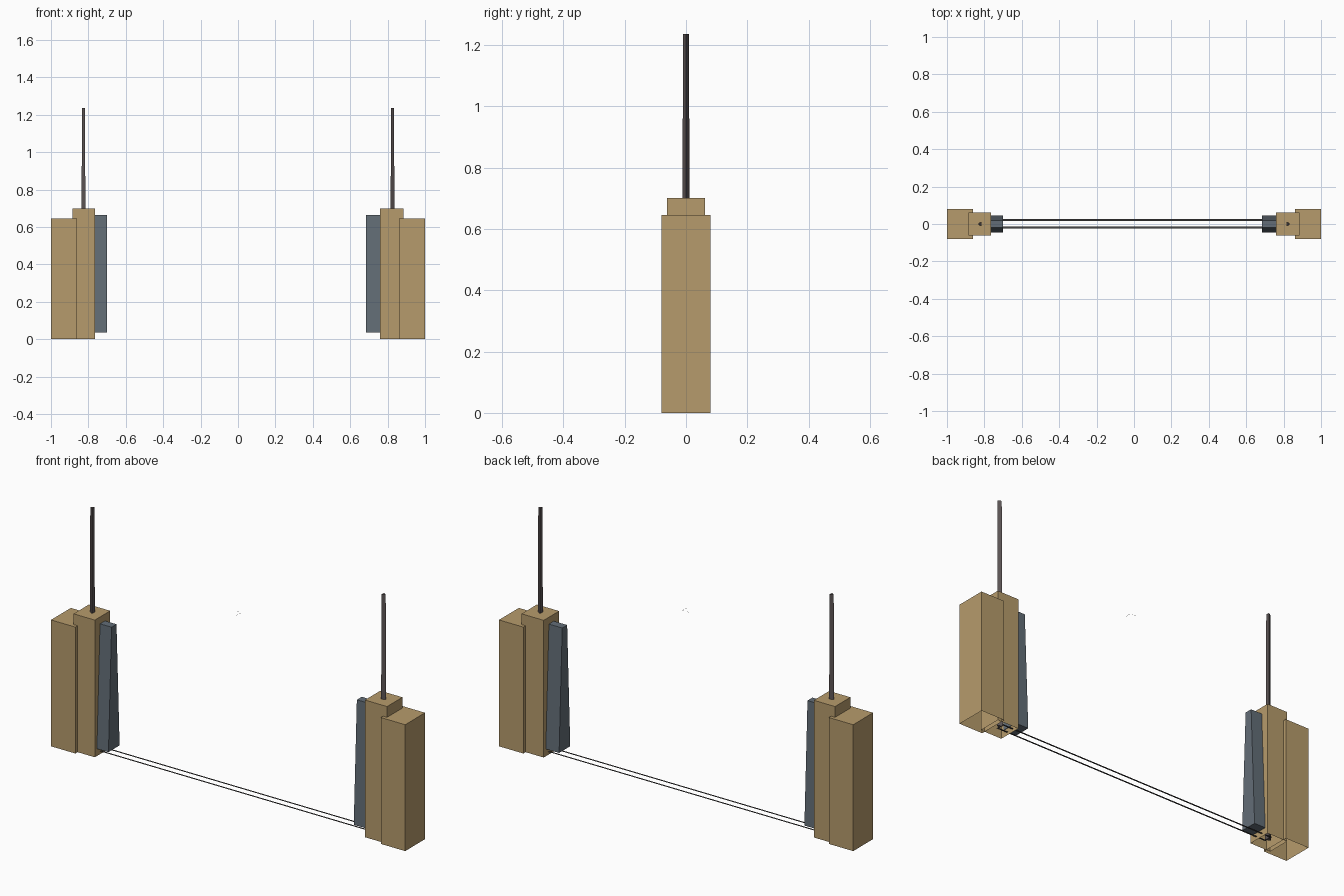
import bpy, bmesh, math

if "Cube" in bpy.data.objects:
    bpy.data.objects.remove(bpy.data.objects["Cube"])


def material(name, rgb):
    m = bpy.data.materials.new(name)
    m.diffuse_color = (*rgb, 1)
    m.use_nodes = True
    m.node_tree.nodes["Principled BSDF"].inputs["Base Color"].default_value = m.diffuse_color
    return m


TAN = material("tan", (0.47, 0.33, 0.15))
SLATE = material("slate", (0.125, 0.155, 0.185))
IRON = material("dark iron", (0.11, 0.092, 0.092))
WIRE = material("wire grey", (0.06, 0.058, 0.058))


def prism(name, mat, bottom, top, z0, z1, open_bottom=False, sx=1):
    """Loft between two matching xy outlines, mirrored in x when sx is -1."""
    bm = bmesh.new()
    lo = [bm.verts.new((sx * x, y, z0)) for x, y in bottom]
    hi = [bm.verts.new((sx * x, y, z1)) for x, y in top]
    n = len(lo)
    for i in range(n):
        j = (i + 1) % n
        bm.faces.new((lo[i], lo[j], hi[j], hi[i]))
    bm.faces.new(hi)
    if not open_bottom:
        bm.faces.new(lo[::-1])
    if sx < 0:
        bmesh.ops.reverse_faces(bm, faces=bm.faces[:])
    finish(name, mat, bm)


def finish(name, mat, bm):
    me = bpy.data.meshes.new(name)
    bm.to_mesh(me)
    bm.free()
    me.materials.append(mat)
    ob = bpy.data.objects.new(name, me)
    bpy.context.collection.objects.link(ob)


def rect(x0, x1, h):
    return [(x0, -h), (x1, -h), (x1, h), (x0, h)]


def tri(cx, r):
    return [(cx + r * math.cos(a), r * math.sin(a))
            for a in (0, 2 * math.pi / 3, 4 * math.pi / 3)]


def strip(name, mat, x0, x1, y0, y1, z):
    bm = bmesh.new()
    bm.faces.new([bm.verts.new(p) for p in
                  ((x0, y0, z), (x1, y0, z), (x1, y1, z), (x0, y1, z))])
    finish(name, mat, bm)


# Two mirrored end towers; the pads differ slightly in depth
for side, sx, inner, pad in (("left", -1, 0.765, 0.70), ("right", 1, 0.76, 0.685)):
    outer = rect(0.862, 1.0, 0.08)
    core = rect(inner, 0.885, 0.062)
    prism(side + "_outer_block", TAN, outer, outer, 0, 0.645, True, sx)
    prism(side + "_core_block", TAN, core, core, 0, 0.70, True, sx)
    prism(side + "_tapered_pad", SLATE, rect(pad, inner + 0.002, 0.045),
          rect(pad, inner + 0.002, 0.02), 0.037, 0.665, False, sx)
    prism(side + "_post", IRON, tri(0.823, 0.0165), tri(0.823, 0.011),
          0.015, 1.235, False, sx)

# Pair of flat wires along the ground
for name, y in (("front_wire", -0.018), ("back_wire", 0.022)):
    strip(name, WIRE, -0.823, 0.823, y - 0.005, y + 0.005, 0.016)

# Tiny hairline corner marker in the middle of the span
strip("marker_along", WIRE, -0.02, 0.02, -0.001, 0.0, 0.925)
strip("marker_across", WIRE, 0.019, 0.02, -0.04, -0.001, 0.925)
